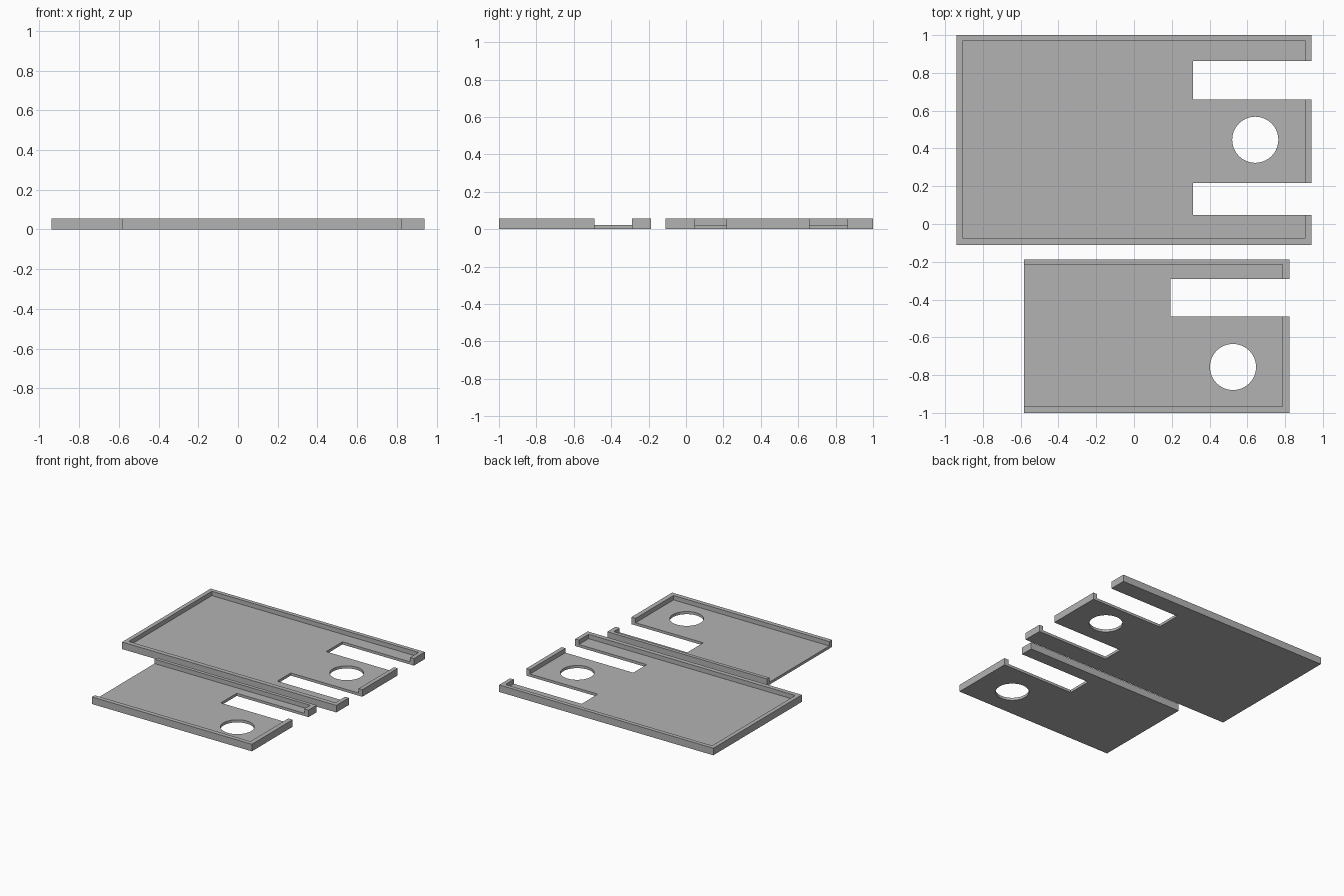
import bpy

cube = bpy.data.objects.get("Cube")
if cube:
    bpy.data.objects.remove(cube, do_unlink=True)

HEIGHT, FLOOR, HOLE_RADIUS = 0.056, 0.021, 0.122

grey = bpy.data.materials.new("plain grey")
grey.use_nodes = True
grey.diffuse_color = (0.45, 0.45, 0.45, 1)
grey.node_tree.nodes["Principled BSDF"].inputs["Base Color"].default_value = grey.diffuse_color


def box(name, x0, x1, y0, y1, z0, z1):
    bpy.ops.mesh.primitive_cube_add(size=1)
    ob = bpy.context.object
    ob.name = name
    for v in ob.data.vertices:
        v.co = (x1 if v.co.x > 0 else x0,
                y1 if v.co.y > 0 else y0,
                z1 if v.co.z > 0 else z0)
    ob.data.materials.append(grey)
    return ob


def cut(target, cutter):
    mod = target.modifiers.new("cut", "BOOLEAN")
    mod.operation = "DIFFERENCE"
    mod.solver = "EXACT"
    mod.object = cutter
    bpy.context.view_layer.objects.active = target
    bpy.ops.object.modifier_apply(modifier=mod.name)
    bpy.data.objects.remove(cutter, do_unlink=True)


def tray(name, outer, inner, slots, hole):
    ob = box(name, *outer, 0, HEIGHT)
    # recess inside the rim
    cut(ob, box("recess", *inner, FLOOR, 1))
    # open slots running out through the +x edge
    for x0, y0, y1 in slots:
        cut(ob, box("slot", x0, 1.5, y0, y1, -1, 1))
    # round hole through the floor
    bpy.ops.mesh.primitive_cylinder_add(vertices=64, radius=HOLE_RADIUS, depth=1,
                                        location=(*hole, 0))
    drill = bpy.context.object
    drill.data.materials.append(grey)
    cut(ob, drill)
    bpy.ops.object.select_all(action="DESELECT")
    ob.select_set(True)
    bpy.context.view_layer.objects.active = ob
    bpy.ops.object.shade_smooth_by_angle()


# Large tray, rimmed on all four sides
tray("large_tray", (-0.94, 0.94, -0.11, 1.0), (-0.907, 0.907, -0.074, 0.968),
     [(0.312, 0.047, 0.216), (0.312, 0.66, 0.863)], (0.642, 0.446))

# Small tray, open along its -x edge
tray("small_tray", (-0.582, 0.822, -1.0, -0.187), (-1.5, 0.785, -0.965, -0.215),
     [(0.192, -0.49, -0.29)], (0.524, -0.757))
